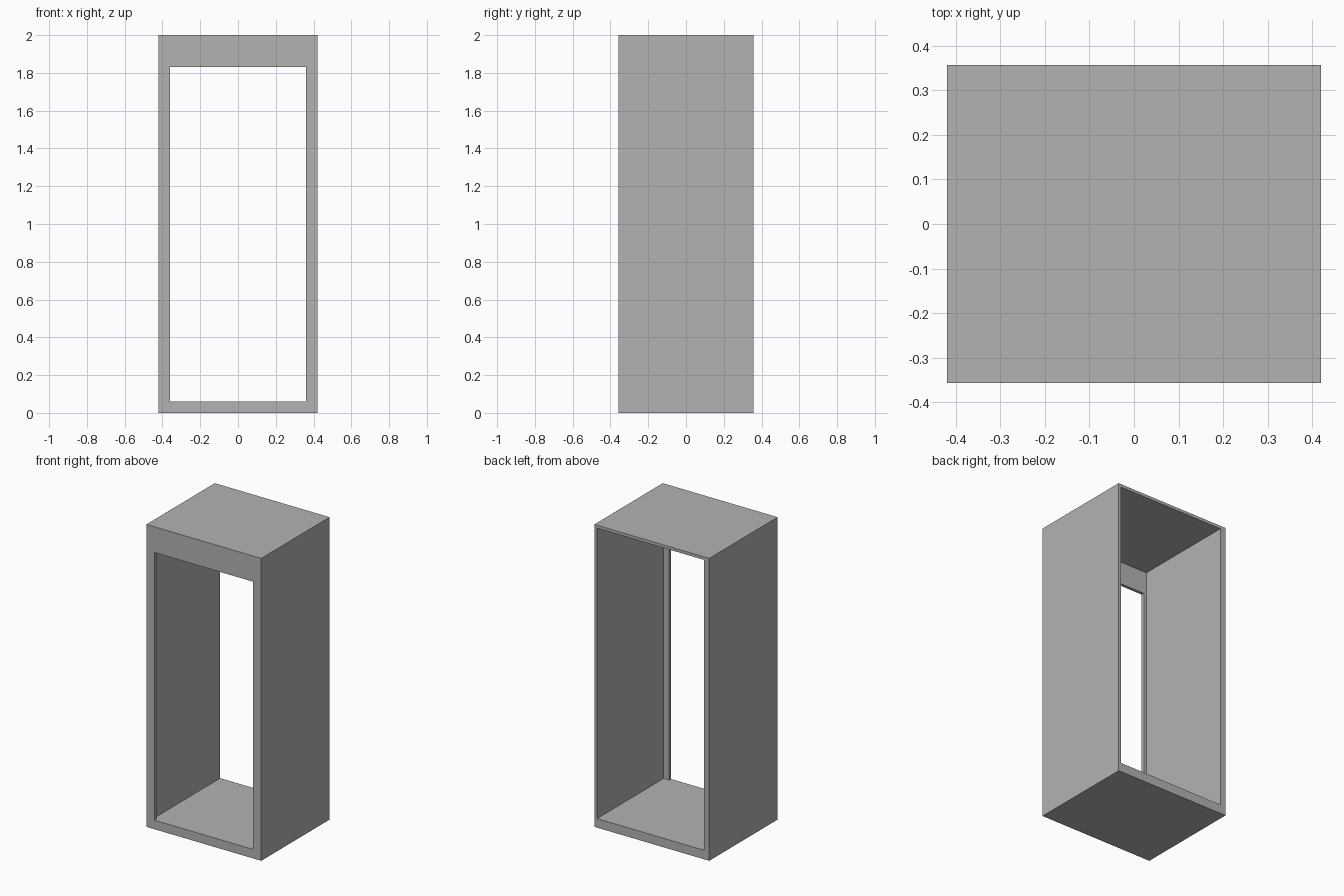
import bpy

cube = bpy.data.objects.get("Cube")
if cube:
    bpy.data.objects.remove(cube, do_unlink=True)

# Overall size and board thicknesses
W, D, H = 0.42, 0.357, 2.0
BOARD, FLOOR = 0.02, 0.06

grey = bpy.data.materials.new("grey")
grey.use_nodes = True
colour = (0.45, 0.45, 0.45, 1)
grey.diffuse_color = colour
grey.node_tree.nodes["Principled BSDF"].inputs["Base Color"].default_value = colour


def box(name, low, high):
    """Box between two opposite corners."""
    bpy.ops.mesh.primitive_cube_add(size=1)
    ob = bpy.context.object
    ob.name = ob.data.name = name
    for v in ob.data.vertices:
        v.co = [h if c > 0 else l for c, l, h in zip(v.co, low, high)]
    ob.data.materials.append(grey)
    return ob


def cut(target, cutter):
    """Cut one solid out of another and discard the cutter."""
    cutter.hide_render = True
    mod = target.modifiers.new("cut", 'BOOLEAN')
    mod.operation = 'DIFFERENCE'
    mod.solver = 'EXACT'
    mod.object = cutter
    bpy.context.view_layer.objects.active = target
    bpy.ops.object.modifier_apply(modifier=mod.name)
    bpy.data.objects.remove(cutter, do_unlink=True)


# Cabinet body
cabinet = box("cabinet_shell", (-W, -D, 0), (W, D, H))

# Interior, open at the back, with one side wall twice as thick
cut(cabinet, box("interior_cutter",
                 (-W + 2 * BOARD, -D + BOARD, FLOOR), (W - BOARD, D + 1, H - BOARD)))

# Doorway through the front panel, leaving stiles and a deep header
cut(cabinet, box("doorway_cutter",
                 (-W + FLOOR, -D - 1, FLOOR), (W - FLOOR, 0, 1.83)))
